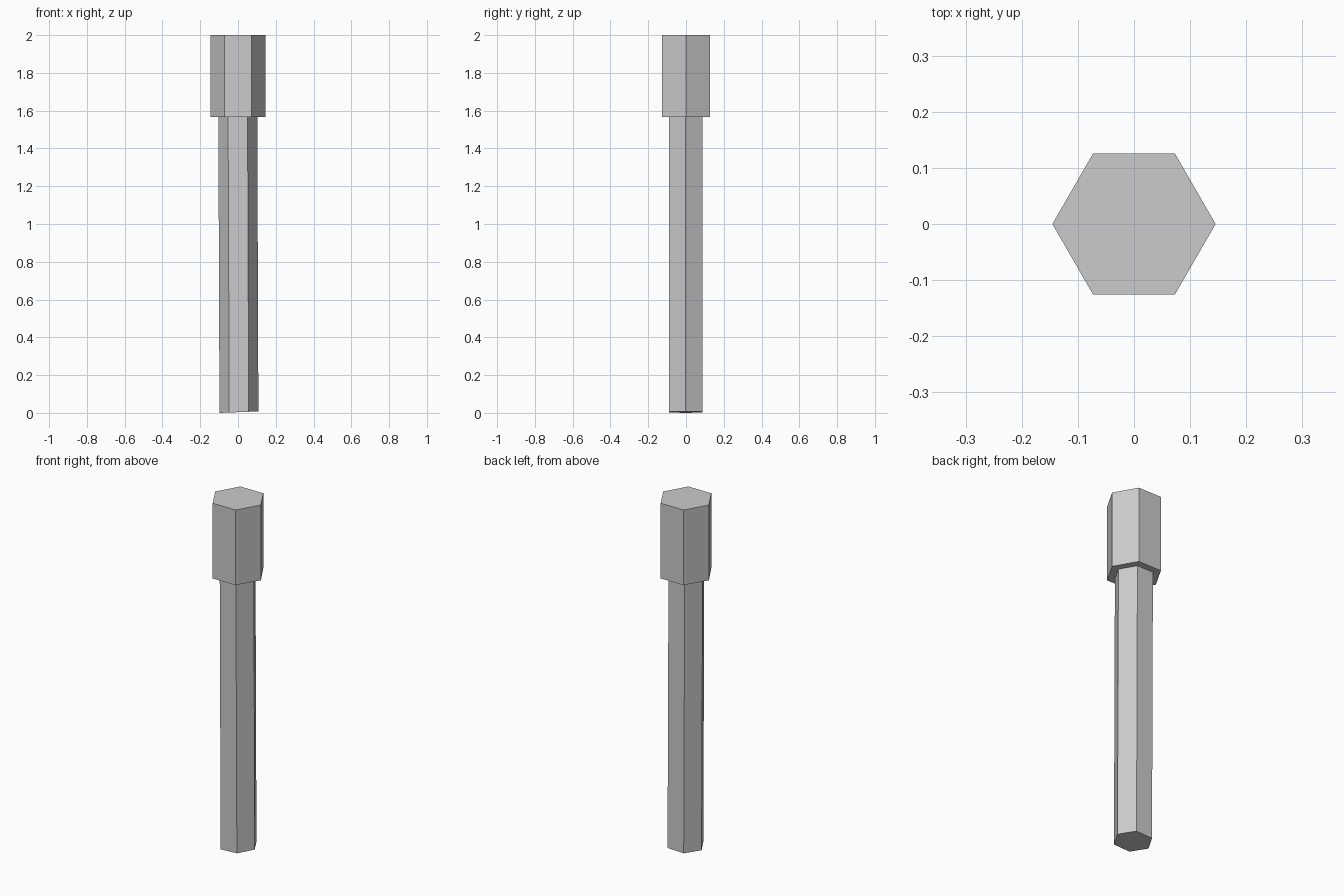
import bpy, bmesh
from math import cos, sin, pi

if "Cube" in bpy.data.objects:
    bpy.data.objects.remove(bpy.data.objects["Cube"])


def hex_prism(name, r, bottom, top):
    """Six-sided prism; each end is (centre x, centre y, centre z, z slope along x)."""
    bm = bmesh.new()
    rings = []
    for cx, cy, cz, slope in (bottom, top):
        ring = []
        for i in range(6):
            dx, dy = r * cos(i * pi / 3), r * sin(i * pi / 3)
            ring.append(bm.verts.new((cx + dx, cy + dy, cz + slope * dx)))
        rings.append(ring)
    lo, hi = rings
    bm.faces.new(lo[::-1])
    bm.faces.new(hi)
    for i in range(6):
        j = (i + 1) % 6
        bm.faces.new((lo[i], lo[j], hi[j], hi[i]))
    mesh = bpy.data.meshes.new(name)
    bm.to_mesh(mesh)
    bm.free()
    obj = bpy.data.objects.new(name, mesh)
    bpy.context.collection.objects.link(obj)
    return obj


# Wide upright head
hex_prism("head", 0.1455, (0, 0, 1.567, 0), (0, 0, 2.0, 0))

# Slim shaft, leaning slightly with a slanted foot
hex_prism("shaft", 0.103, (0.005, -0.002, 0.004, 0.039), (-0.001, -0.002, 1.57, 0))
